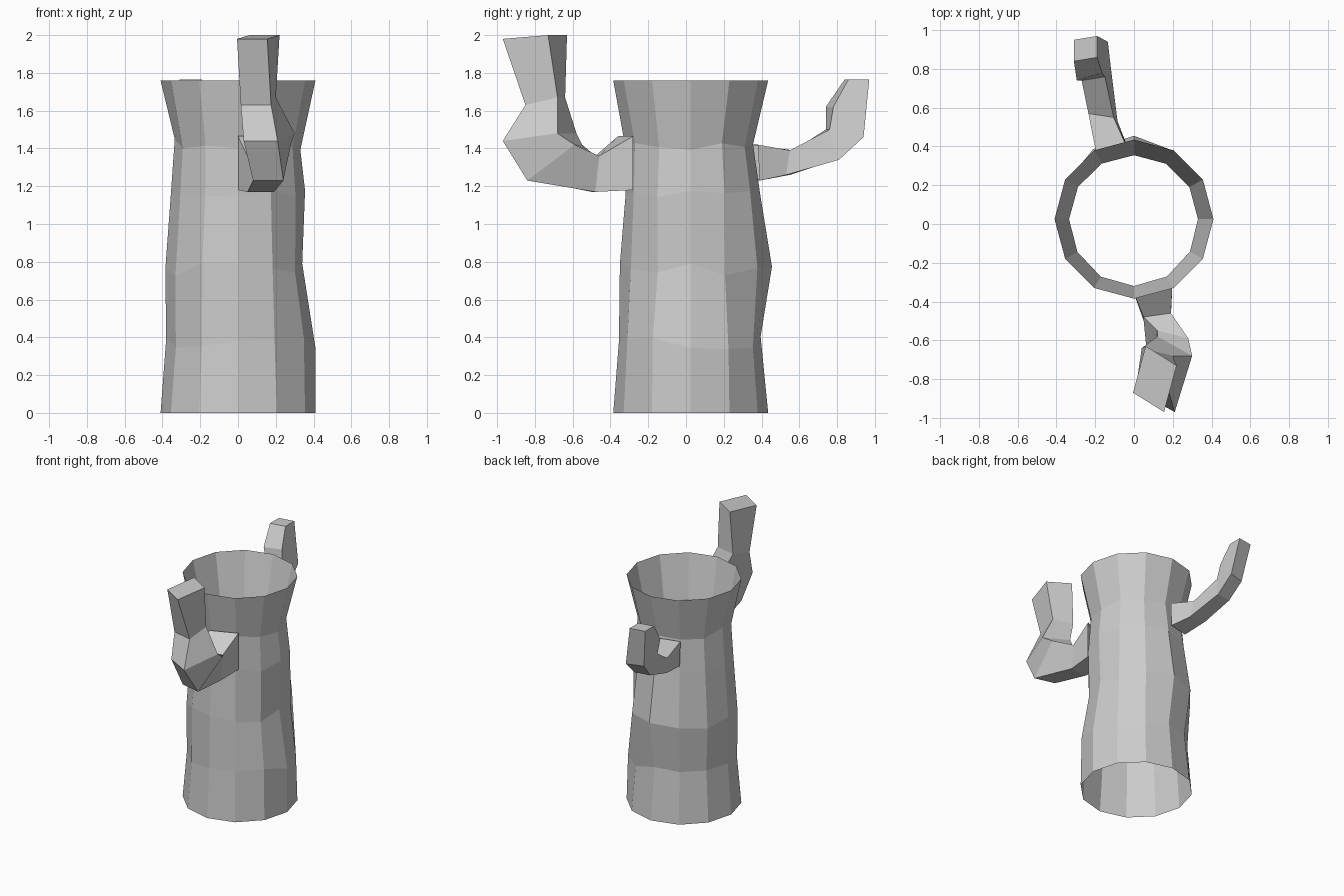
import bpy, random
from math import sin, cos, pi
from mathutils import Vector

if "Cube" in bpy.data.objects:
    bpy.data.objects.remove(bpy.data.objects["Cube"])

random.seed(4)


def make_object(name, verts, faces):
    mesh = bpy.data.meshes.new(name)
    mesh.from_pydata(verts, [], faces)
    obj = bpy.data.objects.new(name, mesh)
    bpy.context.collection.objects.link(obj)
    return obj


def loft(name, rings, cap_end=False):
    n = len(rings[0])
    verts = [v for ring in rings for v in ring]
    faces = [(r * n + i, r * n + (i + 1) % n, (r + 1) * n + (i + 1) % n, (r + 1) * n + i)
             for r in range(len(rings) - 1) for i in range(n)]
    if cap_end:
        faces.append(tuple(range(len(verts) - n, len(verts))))
    return make_object(name, verts, faces)


# hollow trunk: height, then radius toward +x, +y, -x, -y, then height jitter
trunk = []
for z, px, py, nx, ny, jitter in [
        (0.00, .41, .41, .41, .41, 0),
        (0.37, .41, .37, .38, .38, .04),
        (0.76, .34, .43, .385, .375, .04),
        (1.16, .355, .365, .355, .345, .02),
        (1.42, .33, .33, .335, .345, .03),
        (1.76, .41, .41, .41, .41, 0)]:
    ring = []
    for i in range(12):
        a = i * pi / 6
        c, s = cos(a), sin(a)
        r = (px if c > 0 else nx) * c * c + (py if s > 0 else ny) * s * s
        ring.append(Vector((r * c, r * s + .025, z + random.uniform(-jitter, jitter))))
    trunk.append(ring)
loft("trunk", trunk)


def branch(name, sections):
    # section: middle of inner edge, middle of outer edge, half-width vector (x, y)
    rings = []
    for inner, outer, (hx, hy) in sections:
        a, b, h = Vector(inner), Vector(outer), Vector((hx, hy, 0))
        rings.append([a - h, a + h, b + h, b - h])
    obj = loft(name, rings, cap_end=True)
    return obj


# large front branch, bent upward
front = branch("front_branch", [
    ((.10, -.32, 1.465), (.10, -.32, 1.18), (.10, .04)),
    ((.12, -.47, 1.36), (.12, -.49, 1.17), (.07, .01)),
    ((.20, -.57, 1.42), (.16, -.82, 1.23), (.08, -.02)),
    ((.21, -.63, 1.48), (.12, -.92, 1.44), (.09, -.05)),
    ((.12, -.66, 1.67), (.095, -.83, 1.63), (.08, -.02)),
    ((.14, -.68, 2.0), (.075, -.92, 1.98), (.08, -.05))])

# thinner back branch
back = branch("back_branch", [
    ((-.11, .36, 1.42), (-.11, .37, 1.23), (.08, .02)),
    ((-.17, .56, 1.39), (-.15, .54, 1.26), (.065, -.01)),
    ((-.21, .75, 1.50), (-.18, .80, 1.34), (.06, .01)),
    ((-.23, .76, 1.62), (-.20, .92, 1.46), (.065, .02)),
    ((-.25, .85, 1.765), (-.25, .96, 1.765), (.06, .01))])

# consistent outward normals
import bmesh
for obj in (front, back):
    bm = bmesh.new()
    bm.from_mesh(obj.data)
    bmesh.ops.recalc_face_normals(bm, faces=bm.faces)
    bm.to_mesh(obj.data)
    bm.free()
